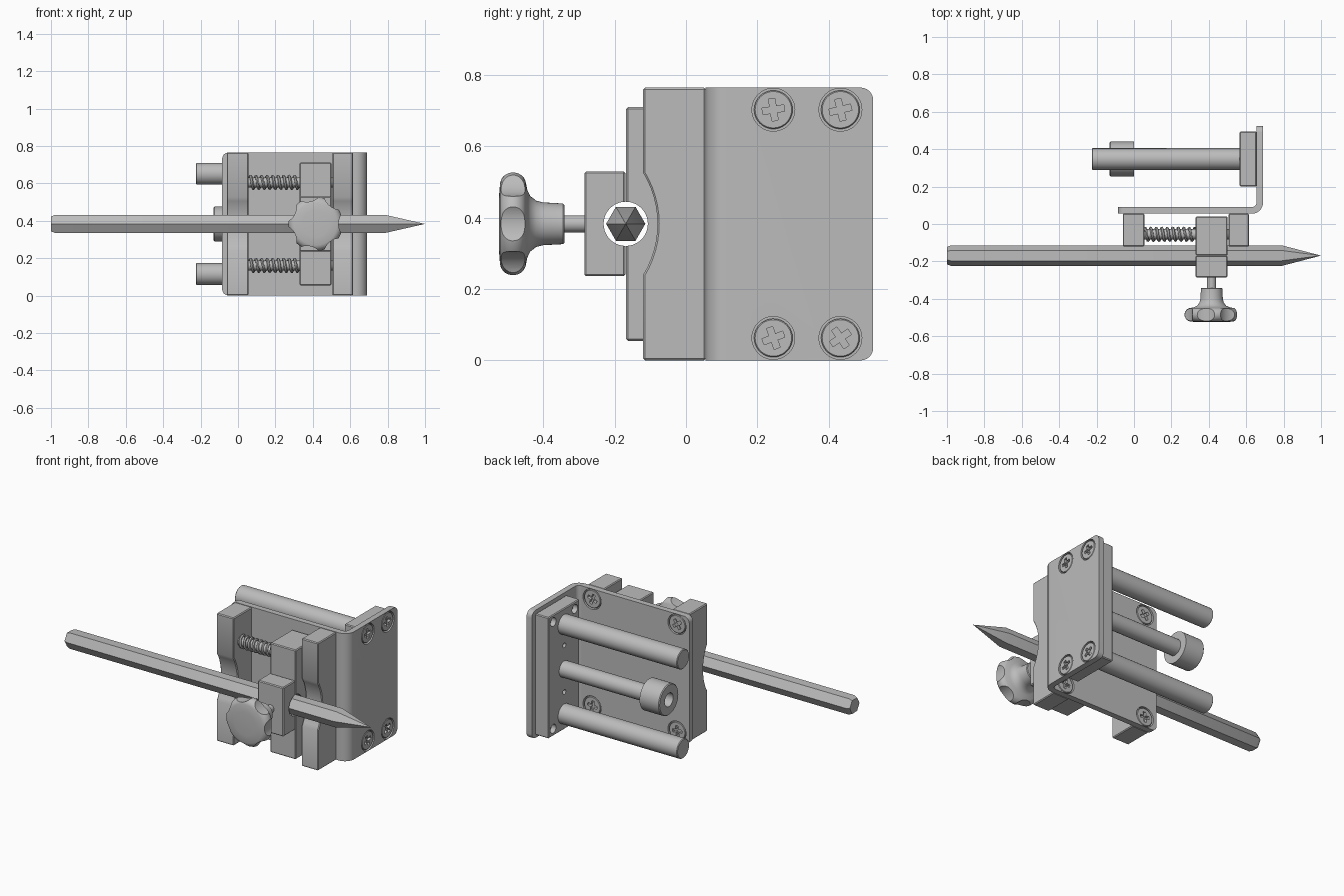
import bpy, bmesh, math, random
from mathutils import Matrix, Vector

if "Cube" in bpy.data.objects:
    bpy.data.objects.remove(bpy.data.objects["Cube"])
random.seed(4)

grey = bpy.data.materials.new("machined grey")
grey.use_nodes = True
GREY = (0.5, 0.5, 0.5, 1)
grey.diffuse_color = GREY
grey.node_tree.nodes["Principled BSDF"].inputs["Base Color"].default_value = GREY

# Turns local z onto the named axis
AXIS = {"X": Matrix.Rotation(math.pi / 2, 4, "Y"),
        "Y": Matrix.Rotation(-math.pi / 2, 4, "X"),
        "Z": Matrix.Identity(4)}
parts = []
MID = 0.383          # height of the symmetry plane
TOP = 0.765


def finish(name, bm):
    bmesh.ops.recalc_face_normals(bm, faces=bm.faces)
    mesh = bpy.data.meshes.new(name)
    bm.to_mesh(mesh)
    bm.free()
    mesh.materials.append(grey)
    obj = bpy.data.objects.new(name, mesh)
    bpy.context.collection.objects.link(obj)
    parts.append(obj)
    return obj


def soften(bm, size):
    edges = [e for e in bm.edges if e.calc_face_angle(0) > 0.7]
    bmesh.ops.bevel(bm, geom=edges, offset=size, segments=1, affect="EDGES")


def box(name, lo, hi, bevel=0.005):
    lo, hi = Vector(lo), Vector(hi)
    bm = bmesh.new()
    bmesh.ops.create_cube(bm, size=1)
    bmesh.ops.scale(bm, vec=hi - lo, verts=bm.verts)
    bmesh.ops.translate(bm, vec=(lo + hi) / 2, verts=bm.verts)
    if bevel:
        soften(bm, bevel)
    return finish(name, bm)


def prism(points, depth):
    """Extrude a closed outline of 3D points."""
    bm = bmesh.new()
    face = bm.faces.new([bm.verts.new(p) for p in points])
    ext = bmesh.ops.extrude_face_region(bm, geom=[face])["geom"]
    bmesh.ops.translate(bm, vec=depth, verts=[v for v in ext if isinstance(v, bmesh.types.BMVert)])
    bmesh.ops.recalc_face_normals(bm, faces=bm.faces)
    return bm


def lathe(name, profile, axis="Z", loc=(0, 0, 0), sides=40, turn=0):
    """Revolve (radius, height) points about an axis."""
    bm = bmesh.new()
    vs = [bm.verts.new((r, 0, h)) for r, h in profile]
    es = [bm.edges.new(pair) for pair in zip(vs, vs[1:])]
    bmesh.ops.spin(bm, geom=vs + es, cent=(0, 0, 0), axis=(0, 0, 1),
                   angle=math.tau, steps=sides)
    bmesh.ops.remove_doubles(bm, verts=bm.verts, dist=1e-5)
    bm.transform(Matrix.Translation(loc) @ AXIS[axis] @ Matrix.Rotation(turn, 4, "Z"))
    return finish(name, bm)


def rod(name, r, a, b, axis, loc, chamfer=0.0, sides=40):
    c = chamfer
    prof = [(0, a), (r - c, a), (r, a + c), (r, b - c), (r - c, b), (0, b)]
    return lathe(name, prof if c else [(0, a), (r, a), (r, b), (0, b)], axis, loc, sides)


def cut(obj, cutter):
    mod = obj.modifiers.new("cut", "BOOLEAN")
    mod.operation, mod.solver, mod.object = "DIFFERENCE", "EXACT", cutter
    bpy.context.view_layer.objects.active = obj
    bpy.ops.object.modifier_apply(modifier=mod.name)
    parts.remove(cutter)
    bpy.data.objects.remove(cutter)


def arc(cx, cy, r, a, b, n=12):
    angles = [math.radians(a + (b - a) * i / n) for i in range(n + 1)]
    return [(cx + r * math.cos(t), cy + r * math.sin(t)) for t in angles]


# Bent angle bracket with rounded free corners
outline = ([(-0.085, 0.055)] + arc(0.63, 0.115, 0.06, -90, 0) + [(0.69, 0.525), (0.655, 0.525)]
           + arc(0.63, 0.115, 0.025, 0, -90) + [(-0.085, 0.09)])
bm = prism([(x, y, 0) for x, y in outline], (0, 0, TOP))
corners = [e for e in bm.edges if abs(e.verts[0].co.z - e.verts[1].co.z) < 1e-4
           and (all(v.co.y > 0.52 for v in e.verts) or all(v.co.x < -0.08 for v in e.verts))]
bmesh.ops.bevel(bm, geom=corners, offset=0.035, segments=6, profile=0.5, affect="EDGES")
bracket = finish("bracket", bm)

# Cross-head screw, shared by all eight positions
screw = rod("screw", 0.054, -0.03, -0.002, "Z", (0, 0, 0), 0.003)
for wide, deep in ((0.031, 0.009), (0.009, 0.031)):
    cut(screw, box("slot", (-wide, -deep, -0.018), (wide, deep, 0.02), 0))
cut(screw, rod("pit", 0.013, -0.023, 0.02, "Z", (0, 0, 0), sides=20))
parts.remove(screw)

SCREW_Z = (0.063, 0.703)
spots = [("X", (0.69, y, z)) for y in (0.245, 0.433) for z in SCREW_Z]
spots += [("Y", (x, 0.09, z)) for x in (-0.003, 0.56) for z in SCREW_Z]
for axis, loc in spots:
    cut(bracket, rod("countersink", 0.06, -0.02, 0.02, axis, loc))
    copy = bpy.data.objects.new("bracket_screw", screw.data)
    copy.matrix_world = (Matrix.Translation(loc) @ AXIS[axis]
                         @ Matrix.Rotation(random.uniform(0, 1.5), 4, "Z"))
    bpy.context.collection.objects.link(copy)
    parts.append(copy)
bpy.data.objects.remove(screw)

# Mounting block inside the flange, with its holes
block = box("mounting_block", (0.565, 0.2, 0.02), (0.655, 0.495, 0.745))
for y in (0.245, 0.45):
    for z in SCREW_Z:
        cut(block, rod("hole", 0.026, -0.06, 0.03, "X", (0.565, y, z)))
for side in (-1, 1):
    z = MID + side * 0.14
    cut(block, rod("hole", 0.014, -0.06, 0.03, "X", (0.565, 0.345, z), sides=20))

# Guide rods and the socket-head bolt between them
for side in (-1, 1):
    rod("guide_rod", 0.058, -0.225, 0.57, "X", (0, 0.347, MID + side * 0.268), 0.004)
lathe("clamp_bolt", [(0, -0.07), (0.04, -0.07), (0.04, -0.13), (0.088, -0.13), (0.093, -0.125),
                     (0.093, 0), (0.048, 0), (0.048, 0.57), (0, 0.57)], "X", (0, 0.347, MID))

# Upright rails with a hollowed front edge
hollow = arc(-0.355, MID, 0.275, 31.5, -31.5)
rail = [(0.055, 0), (0.055, TOP), (-0.12, TOP)] + hollow + [(-0.12, 0)]
for name, x, width in (("rail_right", -0.06, 0.115), ("rail_left", 0.505, 0.11)):
    bm = prism([(x, y, z) for y, z in rail], (width, 0, 0))
    soften(bm, 0.005)
    finish(name, bm)

# Two-part slider, bored along the seam
PENCIL = (0, -0.169, MID)
for name, lo, hi in (("slider", (0.33, -0.168, 0.055), (0.5, 0.04, 0.71)),
                     ("slider_jaw", (0.33, -0.285, 0.236), (0.5, -0.17, 0.53))):
    jaw = box(name, lo, hi)
    cut(jaw, rod("bore", 0.062, 0.2, 0.7, "X", PENCIL))

# Hexagonal pencil
lathe("pencil", [(0, -1), (0.046, -1), (0.055, -0.98), (0.055, 0.79), (0, 1)],
      "X", PENCIL, sides=6, turn=math.pi / 6)

# Pins with coil springs
for side in (-1, 1):
    z = MID + side * 0.222
    rod("spring_pin", 0.027, 0.04, 0.52, "X", (0, -0.055, z))
    curve = bpy.data.curves.new("spring", "CURVE")
    curve.dimensions = "3D"
    curve.bevel_depth, curve.bevel_resolution = 0.008, 1
    turns, steps = 9, 20
    spline = curve.splines.new("POLY")
    spline.points.add(turns * steps)
    for i, p in enumerate(spline.points):
        t = math.tau * i / steps
        x = 0.06 + 0.265 * i / (turns * steps)
        p.co = (x, -0.055 + 0.033 * math.cos(t), z + 0.033 * math.sin(t), 1)
    spring = bpy.data.objects.new("spring", curve)
    bpy.context.collection.objects.link(spring)
    curve.materials.append(grey)
    bpy.ops.object.select_all(action="DESELECT")
    spring.select_set(True)
    bpy.context.view_layer.objects.active = spring
    bpy.ops.object.convert(target="MESH")
    parts.append(bpy.context.view_layer.objects.active)

# Scalloped hand knob and its stem
KNOB = (0.415, 0, MID)
rim = arc(0.108, -0.485, 0.037, -80, 70, 10)
knob = lathe("knob", [(0, -0.525), (0.07, -0.525)] + rim
             + [(0.095, -0.445), (0.078, -0.437), (0.065, -0.42), (0.06, -0.4),
                (0.057, -0.345), (0.053, -0.341), (0, -0.341)], "Y", KNOB, 56)
for i in range(7):
    t = math.tau * i / 7
    loc = (KNOB[0] + 0.213 * math.cos(t), 0, MID + 0.213 * math.sin(t))
    cut(knob, rod("scallop", 0.09, -0.6, -0.435, "Y", loc, sides=64))
rod("knob_stem", 0.024, -0.35, -0.28, "Y", KNOB, sides=24)

# Smooth the round parts, keep the machined edges crisp
bpy.ops.object.select_all(action="DESELECT")
for obj in parts:
    obj.select_set(True)
bpy.context.view_layer.objects.active = parts[0]
bpy.ops.object.shade_smooth_by_angle(angle=math.radians(30))
